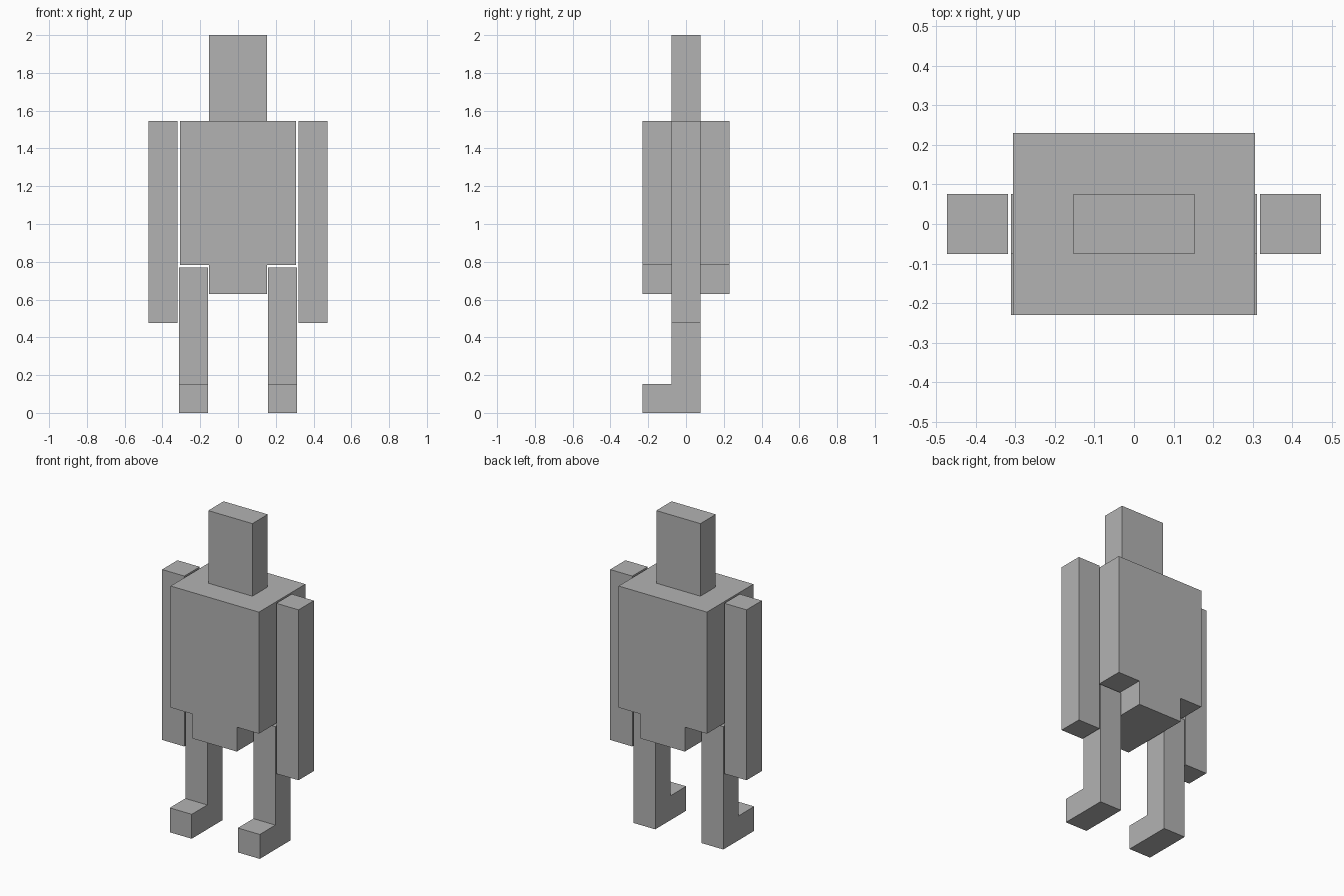
import bpy
import bmesh
from mathutils import Vector

if "Cube" in bpy.data.objects:
    bpy.data.objects.remove(bpy.data.objects["Cube"])

grey = bpy.data.materials.new("plain grey")
grey.diffuse_color = (0.45, 0.45, 0.45, 1)
grey.use_nodes = True
grey.node_tree.nodes["Principled BSDF"].inputs["Base Color"].default_value = grey.diffuse_color


def extrude_profile(name, points, axis, start, end):
    """Extrude an outline along x (points are y, z) or along y (points are x, z)."""
    bm = bmesh.new()
    verts = [bm.verts.new((start, a, z) if axis == "x" else (a, start, z))
             for a, z in points]
    face = bm.faces.new(verts)
    grown = bmesh.ops.extrude_face_region(bm, geom=[face])["geom"]
    shift = Vector((end - start, 0, 0) if axis == "x" else (0, end - start, 0))
    bmesh.ops.translate(bm, vec=shift,
                        verts=[g for g in grown if isinstance(g, bmesh.types.BMVert)])
    bmesh.ops.recalc_face_normals(bm, faces=bm.faces)
    mesh = bpy.data.meshes.new(name)
    bm.to_mesh(mesh)
    bm.free()
    mesh.materials.append(grey)
    obj = bpy.data.objects.new(name, mesh)
    bpy.context.collection.objects.link(obj)
    return obj


def rect(a0, a1, z0, z1):
    return [(a0, z0), (a1, z0), (a1, z1), (a0, z1)]


HALF = 0.153      # half width of head and hips
THIN = 0.076      # half depth of head, arms and legs
SHOULDER = 1.545

# Head
extrude_profile("head", rect(-HALF, HALF, SHOULDER, 2.0), "y", -THIN, THIN)

# Torso with narrower hips
torso = [(-HALF, 0.63), (HALF, 0.63), (HALF, 0.783), (0.306, 0.783),
         (0.306, SHOULDER), (-0.306, SHOULDER), (-0.306, 0.783), (-HALF, 0.783)]
extrude_profile("torso", torso, "y", -0.23, 0.23)

# Arms, and legs with feet pointing forward
leg = [(THIN, 0), (THIN, 0.77), (-THIN, 0.77), (-THIN, 0.153),
       (-0.23, 0.153), (-0.23, 0)]
for side, s in (("left", -1), ("right", 1)):
    extrude_profile(side + "_arm", rect(-THIN, THIN, 0.477, SHOULDER), "x",
                    s * 0.319, s * 0.473)
    extrude_profile(side + "_leg", leg, "x", s * 0.16, s * 0.312)
